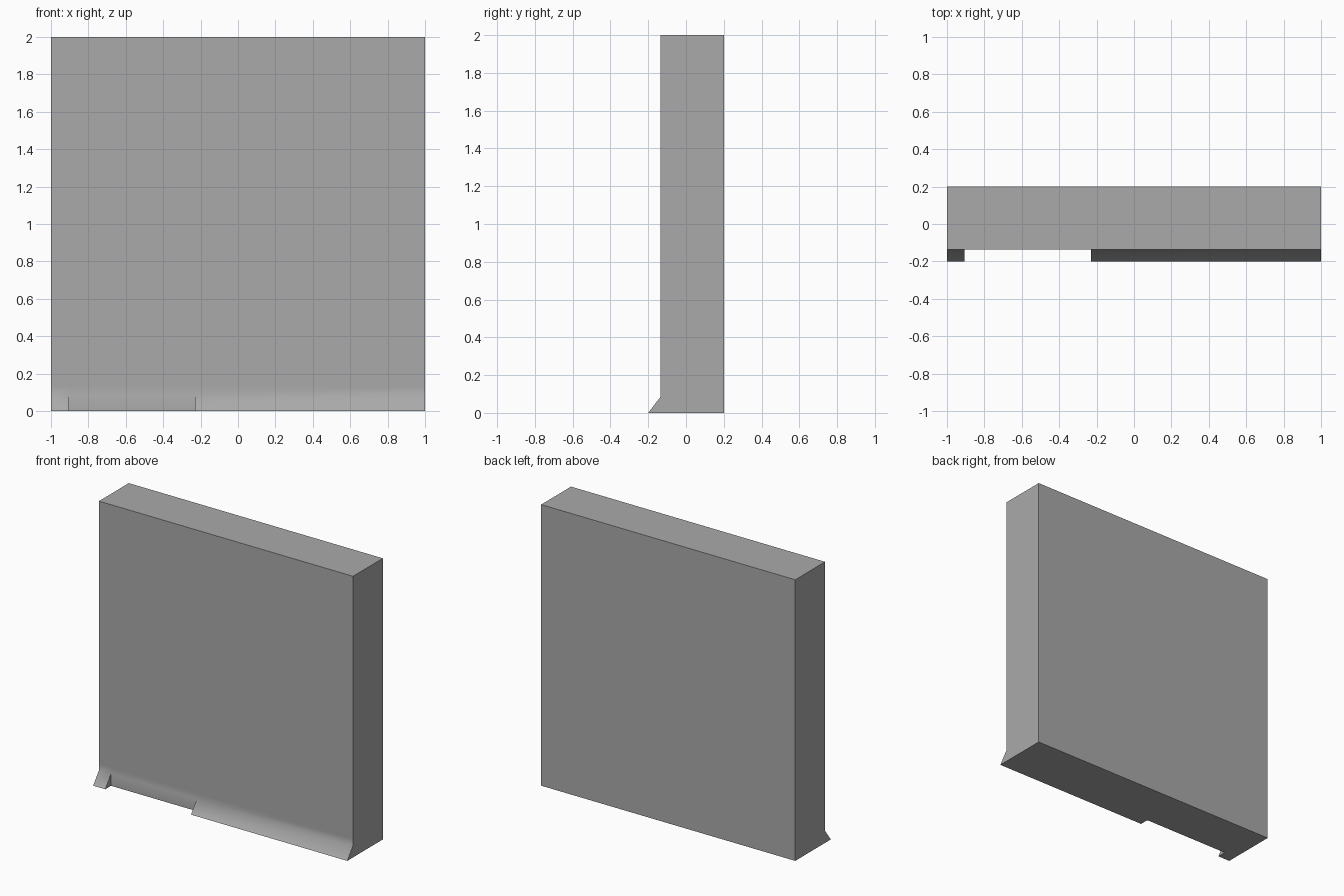
import bpy, bmesh, math

cube = bpy.data.objects.get("Cube")
if cube:
    bpy.data.objects.remove(cube, do_unlink=True)

# Single flat grey
grey = bpy.data.materials.new("plain_grey")
grey.use_nodes = True
colour = (0.4, 0.4, 0.4, 1)
grey.diffuse_color = colour
grey.node_tree.nodes["Principled BSDF"].inputs["Base Color"].default_value = colour

# Wall section as (y, z), running from the foot up the front and down the back
FRONT, BACK, TOE = -0.135, 0.2, -0.2
foot, lip_top = (FRONT, 0), (FRONT, 0.085)
toe = (TOE, 0)
upper = [lip_top, (FRONT, 0.13), (FRONT, 2), (BACK, 2), (BACK, 0)]
plain_section = [foot] + upper
lip_section = [foot, toe] + upper

bm = bmesh.new()


def add_face(points):
    bm.faces.new([bm.verts.new(p) for p in points])


def add_cap(x, section):
    add_face([(x, y, z) for y, z in section])


def add_span(x0, x1, section):
    for a, b in zip(section, section[1:] + section[:1]):
        add_face([(x0, *a), (x1, *a), (x1, *b), (x0, *b)])


# Wall with a flared lip along the foot, interrupted by a gap
add_span(-1, -0.905, lip_section)
add_span(-0.905, -0.23, plain_section)
add_span(-0.23, 1, lip_section)

# Outer ends, and the lip ends on both sides of the gap
for x in (-1, 1):
    add_cap(x, lip_section)
for x in (-0.905, -0.23):
    add_cap(x, [foot, toe, lip_top])

bmesh.ops.remove_doubles(bm, verts=bm.verts[:], dist=0.0001)
bmesh.ops.recalc_face_normals(bm, faces=bm.faces[:])
mesh = bpy.data.meshes.new("wall_panel")
bm.to_mesh(mesh)
bm.free()
mesh.materials.append(grey)

wall = bpy.data.objects.new("wall_panel", mesh)
bpy.context.collection.objects.link(wall)
bpy.ops.object.select_all(action="DESELECT")
wall.select_set(True)
bpy.context.view_layer.objects.active = wall
bpy.ops.object.shade_smooth_by_angle(angle=math.radians(40))
